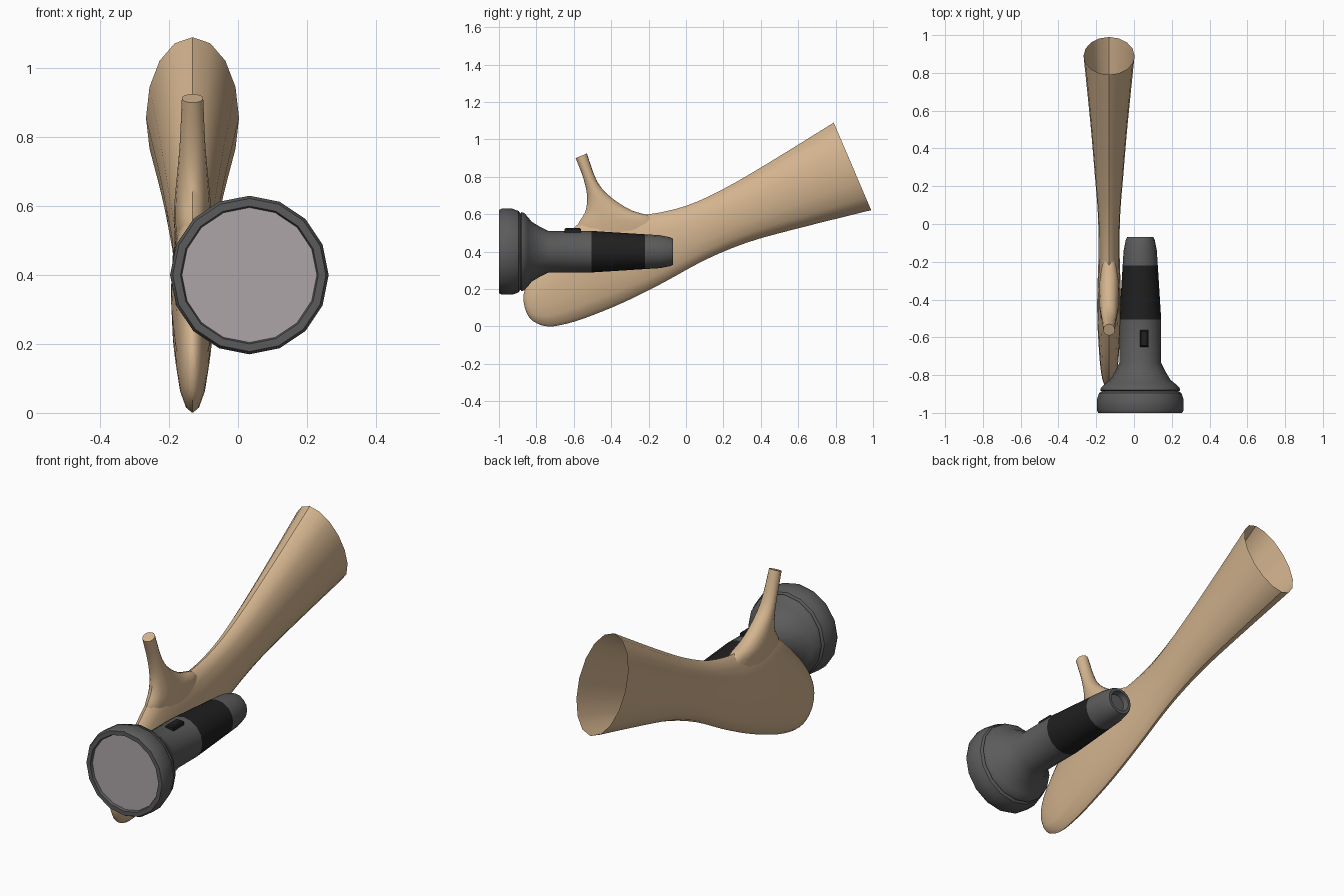
import bpy, bmesh, math
from mathutils import Vector

if "Cube" in bpy.data.objects:
    bpy.data.objects.remove(bpy.data.objects["Cube"])


def material(name, rgb):
    m = bpy.data.materials.new(name)
    m.diffuse_color = (*rgb, 1)
    m.use_nodes = True
    m.node_tree.nodes["Principled BSDF"].inputs["Base Color"].default_value = m.diffuse_color
    return m


SKIN = material("tan", (0.66, 0.46, 0.275))
GREY = material("dark grey", (0.105, 0.105, 0.105))
BLACK = material("black", (0.014, 0.014, 0.014))
LENS = material("pale lens", (0.42, 0.375, 0.385))


def make(name, rings, mat, caps=(False, False), angle=40):
    """Skin a list of vertex rings into one object."""
    bm = bmesh.new()
    vs = [[bm.verts.new(p) for p in r] for r in rings]
    n = len(vs[0])
    for a, b in zip(vs, vs[1:]):
        for i in range(n):
            j = (i + 1) % n
            bm.faces.new((a[i], a[j], b[j], b[i]))
    if caps[0]:
        bm.faces.new(vs[0][::-1])
    if caps[1]:
        bm.faces.new(vs[-1])
    bmesh.ops.recalc_face_normals(bm, faces=bm.faces)
    me = bpy.data.meshes.new(name)
    bm.to_mesh(me)
    bm.free()
    ob = bpy.data.objects.new(name, me)
    bpy.context.collection.objects.link(ob)
    me.materials.append(mat)
    bpy.ops.object.select_all(action='DESELECT')
    ob.select_set(True)
    bpy.context.view_layer.objects.active = ob
    bpy.ops.object.shade_smooth_by_angle(angle=math.radians(angle))
    return ob


def smooth(rows, steps=3):
    """Catmull-Rom interpolation between section rows."""
    out = []
    for i in range(len(rows) - 1):
        p = [Vector(rows[max(0, min(k, len(rows) - 1))]) for k in range(i - 1, i + 3)]
        for s in range(steps):
            t = s / steps
            out.append(0.5 * (2 * p[1] + (p[2] - p[0]) * t
                              + (2 * p[0] - 5 * p[1] + 4 * p[2] - p[3]) * t * t
                              + (3 * p[1] - p[0] - 3 * p[2] + p[3]) * t ** 3))
    return out + [Vector(rows[-1])]


def section(row, sides=16, x0=-0.132):
    """Ellipse spanning two outline points (y, z) with half width w."""
    ya, za, yb, zb, w = row
    ring = []
    for i in range(sides):
        a = 2 * math.pi * i / sides
        c = math.cos(a) / 2
        ring.append((x0 + w * math.sin(a), (ya + yb) / 2 + c * (ya - yb),
                     (za + zb) / 2 + c * (za - zb)))
    return ring


# Forearm and closed hand: upper y, z, lower y, z, half width
ARM = [(0.79, 1.09, 0.99, 0.622, 0.135),
       (0.45, 0.88, 0.60, 0.525, 0.098),
       (0.20, 0.735, 0.33, 0.45, 0.076),
       (0.00, 0.645, 0.10, 0.355, 0.059),
       (-0.20, 0.60, -0.12, 0.235, 0.056),
       (-0.38, 0.60, -0.32, 0.135, 0.062),
       (-0.52, 0.585, -0.50, 0.06, 0.062),
       (-0.63, 0.50, -0.63, 0.017, 0.056),
       (-0.74, 0.39, -0.74, 0.0, 0.048),
       (-0.82, 0.285, -0.82, 0.03, 0.036),
       (-0.855, 0.22, -0.855, 0.08, 0.022),
       (-0.868, 0.17, -0.868, 0.13, 0.008)]
make("arm", [section(r) for r in smooth(ARM)], SKIN, (False, True))

# Thumb flaring into the web of the hand
THUMB = [(-0.59, 0.90, -0.53, 0.925, 0.031),
         (-0.548, 0.79, -0.475, 0.775, 0.037),
         (-0.528, 0.69, -0.40, 0.69, 0.045),
         (-0.540, 0.61, -0.29, 0.62, 0.052),
         (-0.580, 0.54, -0.16, 0.575, 0.053),
         (-0.580, 0.45, -0.15, 0.47, 0.045)]
make("thumb", [section(r) for r in smooth(THUMB)], SKIN, (True, True))


# Torch parts turned around the y axis
def turned(name, profile, mat, caps=(False, False), sides=16, angle=32):
    rings = [[(0.033 + r * math.sin(2 * math.pi * i / sides), y,
               0.40 + r * math.cos(2 * math.pi * i / sides)) for i in range(sides)]
             for y, r in profile]
    return make(name, rings, mat, caps, angle)


turned("torch_head", [(-0.985, 0.195), (-1.0, 0.2), (-1.0, 0.222), (-0.985, 0.23),
                      (-0.93, 0.23), (-0.895, 0.218), (-0.885, 0.203),
                      (-0.88, 0.212), (-0.865, 0.207), (-0.845, 0.185),
                      (-0.825, 0.16), (-0.78, 0.133), (-0.735, 0.111),
                      (-0.505, 0.111)], GREY)
turned("lens", [(-0.987, 0.197), (-0.984, 0.197)], LENS, (True, True))
turned("grip", [(-0.505, 0.111), (-0.22, 0.093)], BLACK)
turned("tail_cap", [(-0.22, 0.093), (-0.14, 0.088), (-0.085, 0.077), (-0.07, 0.07),
                    (-0.07, 0.055), (-0.10, 0.048)], GREY, (False, True))


# Switch on top of the body
def rect(z, inset):
    x0, x1, y0, y1 = 0.031 + inset, 0.076 - inset, -0.65 + inset, -0.562 - inset
    return [(x0, y0, z), (x1, y0, z), (x1, y1, z), (x0, y1, z)]


make("switch", [rect(0.48, 0), rect(0.52, 0), rect(0.526, 0.006)], BLACK, (True, True))
